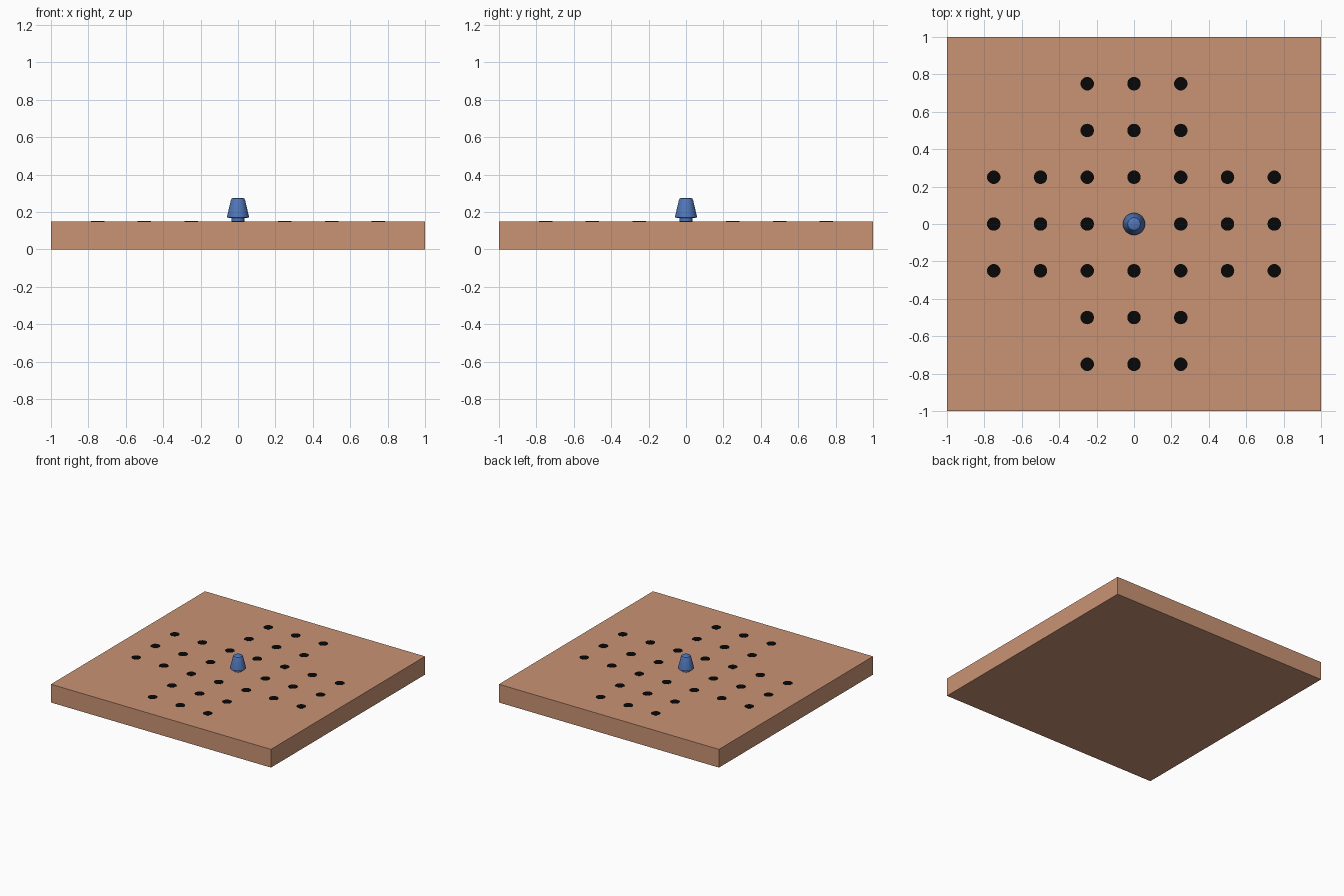
import bpy, bmesh, math

if "Cube" in bpy.data.objects:
    bpy.data.objects.remove(bpy.data.objects["Cube"])

def material(name, color):
    m = bpy.data.materials.new(name)
    m.diffuse_color = (*color, 1)
    m.use_nodes = True
    m.node_tree.nodes["Principled BSDF"].inputs["Base Color"].default_value = m.diffuse_color
    return m

WOOD = material("wood", (0.585, 0.296, 0.175))
BLACK = material("hole black", (0.002, 0.002, 0.002))
BLUE = material("peg blue", (0.08, 0.18, 0.48))

def make_object(name, bm, mat):
    me = bpy.data.meshes.new(name)
    bmesh.ops.recalc_face_normals(bm, faces=bm.faces)
    bm.to_mesh(me)
    bm.free()
    me.materials.append(mat)
    ob = bpy.data.objects.new(name, me)
    bpy.context.collection.objects.link(ob)
    return ob

def lathe(bm, profile, segs, cx=0, cy=0):
    """Closed turned solid from (radius, height) rings."""
    rings = [[bm.verts.new((cx + r * math.cos(2 * math.pi * i / segs),
                            cy + r * math.sin(2 * math.pi * i / segs), z))
              for i in range(segs)] for r, z in profile]
    for a, b in zip(rings, rings[1:]):
        for i in range(segs):
            j = (i + 1) % segs
            bm.faces.new((a[i], a[j], b[j], b[i]))
    bm.faces.new(rings[0][::-1])
    bm.faces.new(rings[-1])

# Square board
bm = bmesh.new()
bmesh.ops.create_cube(bm, size=1)
for v in bm.verts:
    v.co = (v.co.x * 2, v.co.y * 2, (v.co.z + 0.5) * 0.15)
make_object("board", bm, WOOD)

# Cross pattern of hole markings, centre one is occupied by the peg
bm = bmesh.new()
for i in range(-3, 4):
    for j in range(-3, 4):
        if min(abs(i), abs(j)) <= 1 and (i, j) != (0, 0):
            lathe(bm, [(0.036, 0.149), (0.036, 0.151)], 24, i * 0.25, j * 0.25)
make_object("holes", bm, BLACK)

# Turned peg: stem, flared body, rounded tip
bm = bmesh.new()
lathe(bm, [(0.035, 0.145), (0.035, 0.168), (0.059, 0.17), (0.0585, 0.176),
           (0.039, 0.26), (0.034, 0.271), (0.025, 0.276)], 32)
peg = make_object("peg", bm, BLUE)
bpy.context.view_layer.objects.active = peg
peg.select_set(True)
bpy.ops.object.shade_smooth_by_angle(angle=math.radians(30))
